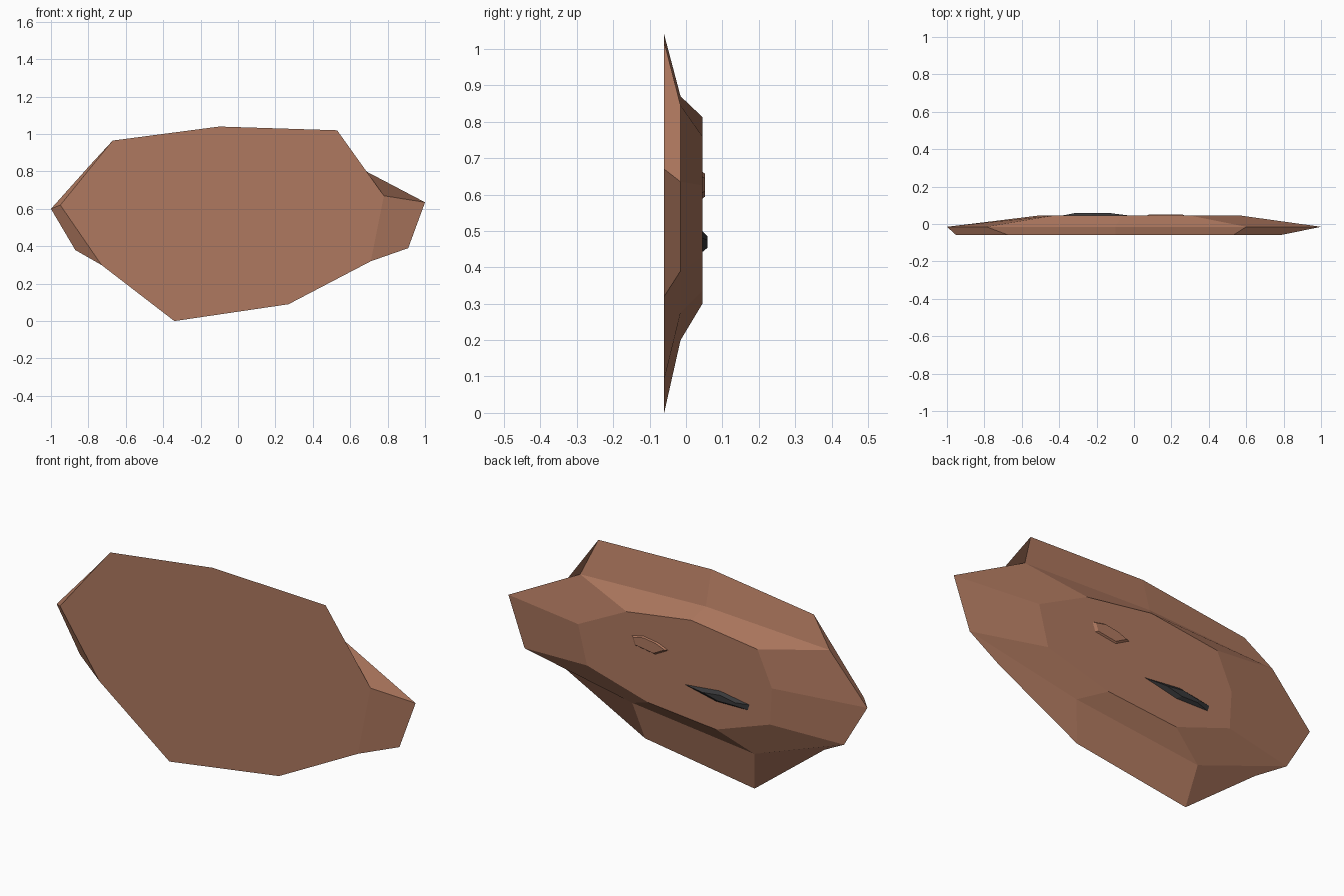
import bpy
import bmesh

cube = bpy.data.objects.get("Cube")
if cube:
    bpy.data.objects.remove(cube, do_unlink=True)


def make_material(name, color):
    mat = bpy.data.materials.new(name)
    mat.use_nodes = True
    mat.diffuse_color = color
    for node in mat.node_tree.nodes:
        if node.type == "BSDF_PRINCIPLED":
            node.inputs["Base Color"].default_value = color
            node.inputs["Roughness"].default_value = 0.9
    return mat


def loft(name, rings, material):
    """Join outlines given as (depth, [(x, z), ...]) into a closed faceted solid."""
    bm = bmesh.new()
    loops = [[bm.verts.new((x, depth, z)) for x, z in outline]
             for depth, outline in rings]
    bm.faces.new(loops[0])
    bm.faces.new(loops[-1])
    for lower, upper in zip(loops, loops[1:]):
        count = len(lower)
        for i in range(count):
            j = (i + 1) % count
            bm.faces.new((lower[i], lower[j], upper[j], upper[i]))
    bmesh.ops.recalc_face_normals(bm, faces=bm.faces)
    mesh = bpy.data.meshes.new(name)
    bm.to_mesh(mesh)
    bm.free()
    mesh.materials.append(material)
    obj = bpy.data.objects.new(name, mesh)
    bpy.context.collection.objects.link(obj)
    return obj


def shrink(outline, factor_x, factor_z):
    """Scale an outline towards its own centre."""
    cx = sum(p[0] for p in outline) / len(outline)
    cz = sum(p[1] for p in outline) / len(outline)
    return [(cx + (x - cx) * factor_x, cz + (z - cz) * factor_z)
            for x, z in outline]


brown = make_material("clay brown", (0.43, 0.19, 0.115, 1))
charcoal = make_material("charcoal", (0.04, 0.04, 0.042, 1))

# Slab: flat front, widest middle, smaller flat back
front = [(.53, 1.02), (.78, .67), (.71, .32), (.27, .09), (-.34, 0),
         (-.73, .3), (-.95, .62), (-.67, .965), (-.1, 1.04)]
middle = [(.6, .845), (1, .635), (.91, .39), (.31, .275), (-.37, .2),
          (-.87, .38), (-1, .6), (-.79, .835), (-.1, .87)]
back = [(.3, .76), (.57, .625), (.52, .43), (.18, .335), (-.2, .3),
        (-.5, .405), (-.51, .59), (-.43, .765), (-.06, .813)]
BACK = .045
loft("rock_slab", [(-.06, front), (-.015, middle), (BACK, back)], brown)

# Low chip on the back, same colour as the slab
chip = [(.27, .648), (.205, .662), (.125, .65),
        (.067, .627), (.14, .588), (.255, .605)]
loft("brown_chip", [(BACK - .01, chip), (BACK, chip),
                    (BACK + .007, shrink(chip, .85, .85))], brown)

# Dark faceted stone on the back
stone = [(-.025, .48), (-.22, .5), (-.385, .473), (-.375, .445), (-.2, .442)]
loft("dark_stone", [(BACK - .01, stone), (BACK, stone),
                    (BACK + .014, shrink(stone, .5, .55))], charcoal)
